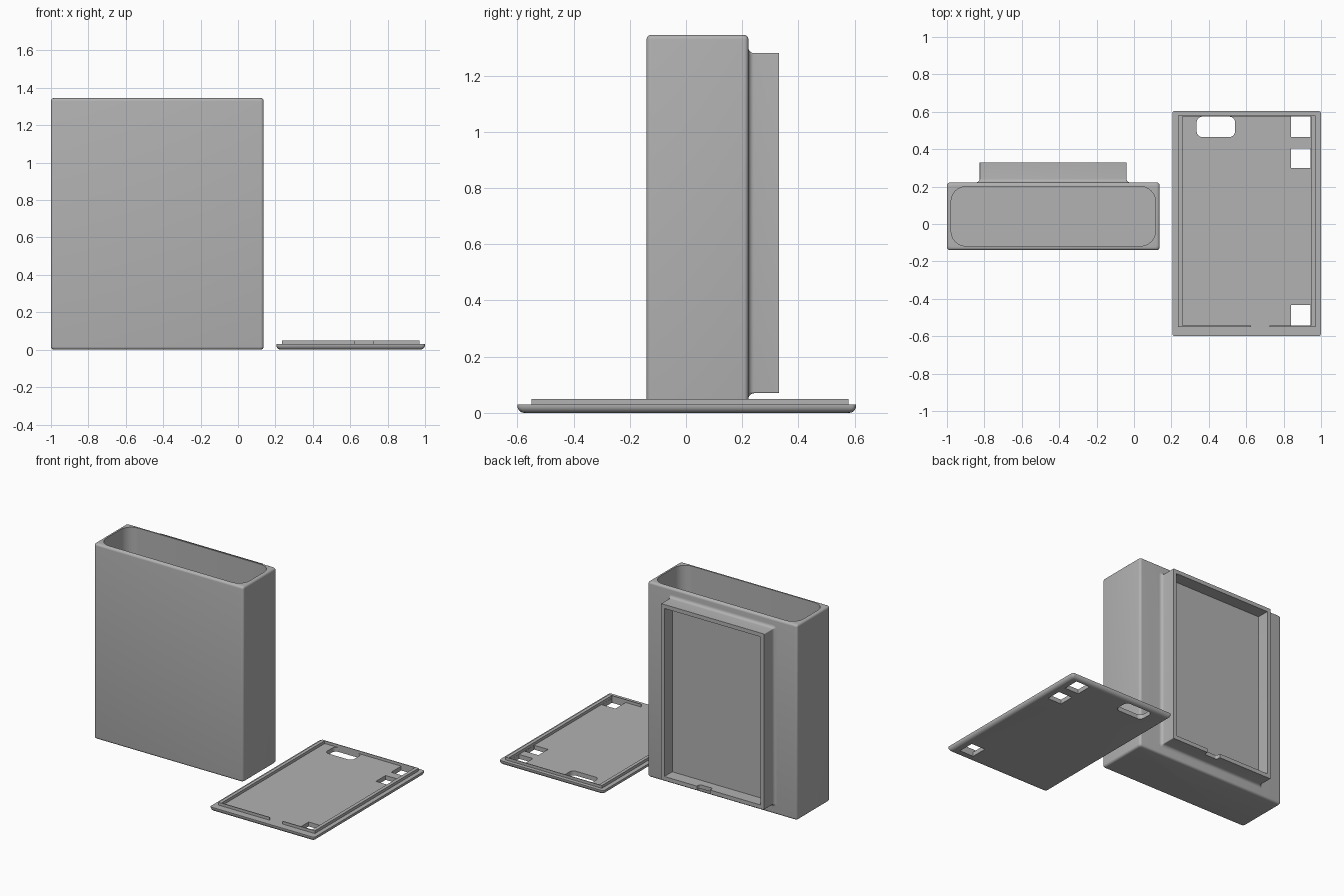
import bpy, bmesh, math

if "Cube" in bpy.data.objects:
    bpy.data.objects.remove(bpy.data.objects["Cube"])

grey = bpy.data.materials.new("light grey plastic")
grey.diffuse_color = (0.445, 0.445, 0.445, 1)
grey.use_nodes = True
grey.node_tree.nodes["Principled BSDF"].inputs["Base Color"].default_value = grey.diffuse_color


def outline(x0, x1, y0, y1, r, seg=6):
    """Rounded rectangle as a list of 2D points."""
    r = max(r, 0.0005)
    centres = ((x1 - r, y1 - r), (x0 + r, y1 - r), (x0 + r, y0 + r), (x1 - r, y0 + r))
    return [(cx + r * math.cos(a), cy + r * math.sin(a))
            for k, (cx, cy) in enumerate(centres)
            for a in ((k + i / seg) * math.pi / 2 for i in range(seg + 1))]


def loft(name, rect, levels, facing_back=False, smooth=True):
    """Skin a rounded rectangle through (inset, height, corner radius) levels."""
    x0, x1, y0, y1 = rect
    bm = bmesh.new()
    rings = []
    for d, h, r in levels:
        pts = outline(x0 + d, x1 - d, y0 + d, y1 - d, r)
        rings.append([bm.verts.new((x, h, y) if facing_back else (x, y, h)) for x, y in pts])
    n = len(rings[0])
    for a, b in zip(rings, rings[1:]):
        for i in range(n):
            j = (i + 1) % n
            bm.faces.new((a[i], a[j], b[j], b[i]))
    bm.faces.new(rings[0][::-1])
    bm.faces.new(rings[-1])
    bmesh.ops.recalc_face_normals(bm, faces=bm.faces)
    mesh = bpy.data.meshes.new(name)
    bm.to_mesh(mesh)
    bm.free()
    mesh.materials.append(grey)
    ob = bpy.data.objects.new(name, mesh)
    bpy.context.collection.objects.link(ob)
    if smooth:
        activate(ob)
        bpy.ops.object.shade_smooth_by_angle(angle=math.radians(35))
    return ob


def activate(ob):
    bpy.ops.object.select_all(action='DESELECT')
    ob.select_set(True)
    bpy.context.view_layer.objects.active = ob


def cut(ob, cutter):
    """Subtract the cutter and discard it."""
    mod = ob.modifiers.new("cut", 'BOOLEAN')
    mod.operation = 'DIFFERENCE'
    mod.solver = 'EXACT'
    mod.object = cutter
    activate(ob)
    bpy.ops.object.modifier_apply(modifier=mod.name)
    bpy.data.objects.remove(cutter, do_unlink=True)


def arc(r, n=5):
    """Quarter circle as (1 - sin, 1 - cos) pairs times r."""
    return [(r * (1 - math.sin(t)), r * (1 - math.cos(t)))
            for t in (i / n * math.pi / 2 for i in range(n + 1))]


# Open-topped case: rounded outer shell, rim, then the hollow inside
H, R = 1.345, 0.016
shell = [(d, z, R) for d, z in arc(R)]
shell += [(d, H - z, R) for d, z in reversed(arc(R))]
shell += [(0.022, H, 0.08), (0.022, 0.025, 0.08)]
loft("case", (-1.0, 0.137, -0.14, 0.222), shell)

# Raised frame on the back, with a flared base and a shallow recess
F = 0.02
frame = [(-F, 0.212, 0.025)]
frame += [(-d, 0.222 + h, 0.005 + d) for d, h in
          ((F * (1 - math.sin(t)), F * (1 - math.cos(t)))
           for t in (i / 5 * math.pi / 2 for i in range(6)))]
frame += [(0, 0.33, 0.005), (0.027, 0.33, 0.001), (0.027, 0.245, 0.001)]
back_frame = loft("back_frame", (-0.825, -0.04, 0.07, 1.28), frame, True)

# Finger notch in the lower frame wall
cut(back_frame, loft("notch_cutter", (-0.415, -0.315, 0.3, 0.4),
                     [(0, 0.03, 0.015), (0, 0.13, 0.015)], smooth=False))

# Lid plate with a rounded underside
L = 0.025
lid = loft("lid_plate", (0.205, 1.0, -0.6, 0.605),
           [(d, z, 0.015) for d, z in arc(L)] + [(0, 0.03, 0.015)])

# Openings: one rounded slot and three square windows
for x0, x1, y0, y1, r in ((0.335, 0.54, 0.465, 0.574, 0.03),
                          (0.84, 0.945, 0.465, 0.574, 0),
                          (0.84, 0.945, 0.30, 0.405, 0),
                          (0.84, 0.945, -0.544, -0.432, 0)):
    cut(lid, loft("opening_cutter", (x0, x1, y0, y1),
                  [(0, -0.1, r), (0, 0.1, r)], smooth=False))

# Locating lip on the lid: thick sides, thin ends, gap at the notch
for name, rect in (("lip_left", (0.235, 0.258, -0.55, 0.579)),
                   ("lip_right", (0.946, 0.97, -0.55, 0.579)),
                   ("lip_top", (0.25, 0.955, 0.574, 0.579)),
                   ("lip_bottom_left", (0.25, 0.625, -0.55, -0.544)),
                   ("lip_bottom_right", (0.725, 0.955, -0.55, -0.544))):
    loft(name, rect, [(0, 0.028, 0), (0, 0.049, 0)], smooth=False)
